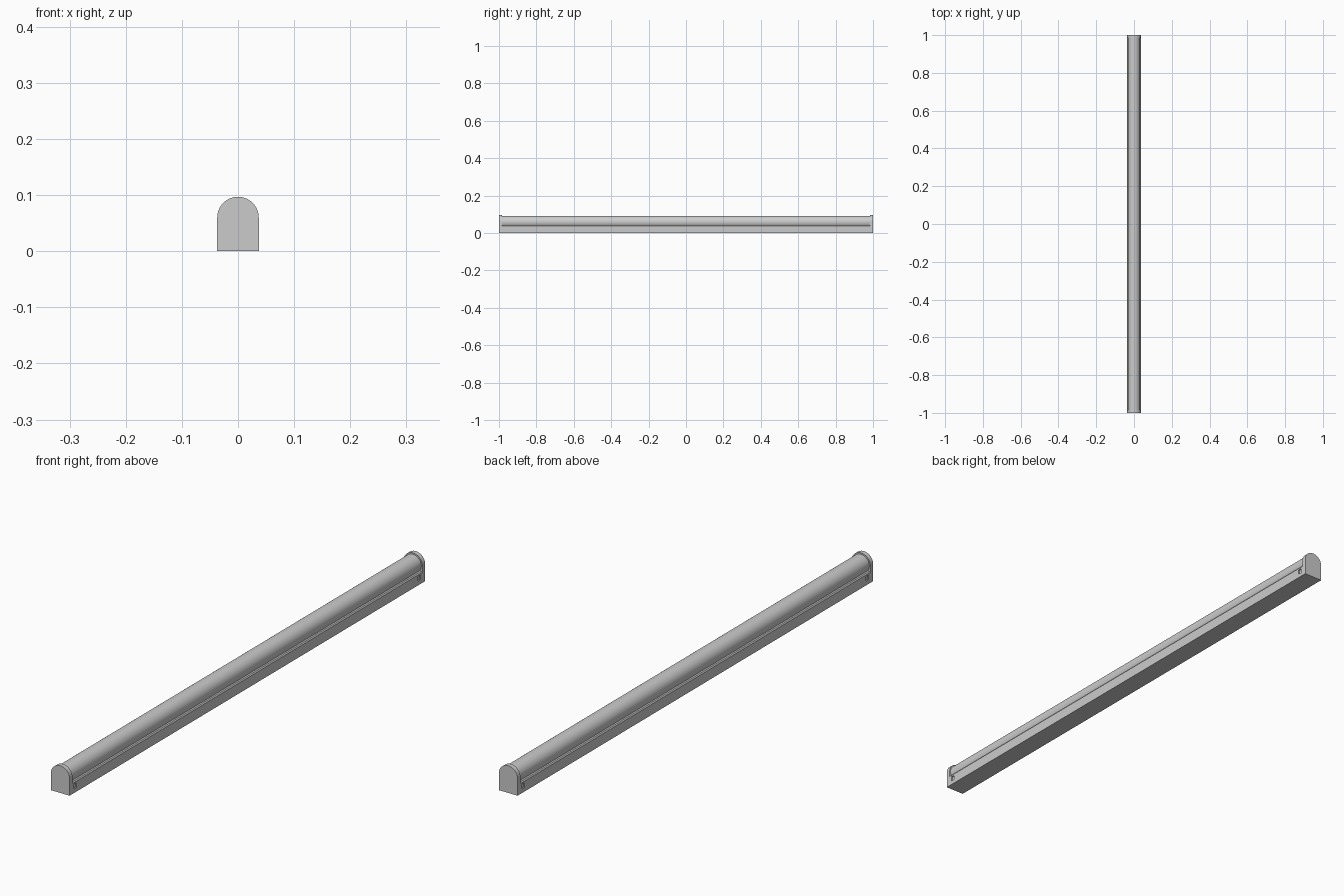
import bpy, math

if "Cube" in bpy.data.objects:
    bpy.data.objects.remove(bpy.data.objects["Cube"])

def extrude_profile(name, pts, y0, y1, smooth=True):
    """Extrude an x/z outline along y."""
    n = len(pts)
    verts = [(x, y0, z) for x, z in pts] + [(x, y1, z) for x, z in pts]
    faces = [(i, i + n, (i + 1) % n + n, (i + 1) % n) for i in range(n)]
    faces += [tuple(range(n)), tuple(reversed(range(n, 2 * n)))]
    me = bpy.data.meshes.new(name)
    me.from_pydata(verts, [], faces)
    ob = bpy.data.objects.new(name, me)
    bpy.context.collection.objects.link(ob)
    bpy.ops.object.select_all(action='DESELECT')
    ob.select_set(True)
    bpy.context.view_layer.objects.active = ob
    bpy.ops.object.mode_set(mode='EDIT')
    bpy.ops.mesh.select_all(action='SELECT')
    bpy.ops.mesh.normals_make_consistent(inside=False)
    bpy.ops.object.mode_set(mode='OBJECT')
    if smooth:
        bpy.ops.object.shade_smooth_by_angle(angle=math.radians(30))
    return ob

def arc(r, cz, a0, a1, n):
    return [(r * math.cos(math.radians(a0 + (a1 - a0) * i / n)),
             cz + r * math.sin(math.radians(a0 + (a1 - a0) * i / n))) for i in range(n + 1)]

W, CAP = 0.037, 0.984

# Housing tray with a ledge on each side
base = extrude_profile("housing", [(-W, 0), (W, 0), (W, 0.037), (0.034, 0.041), (-0.034, 0.041), (-W, 0.037)],
                       -CAP, CAP, smooth=False)

# Rounded diffuser, tucked in where it meets the housing
extrude_profile("diffuser", arc(0.033, 0.059, -35, 215, 40) + [(-0.027, 0.038), (0.027, 0.038)], -CAP, CAP)

# Arched end caps
arch = [(-W, 0), (W, 0)] + arc(W, 0.06, 0, 180, 32)
for label, s in (("front", -1), ("back", 1)):
    extrude_profile(label + "_end_cap", arch, *sorted((s * 1.0, s * CAP)))

# Square clip sockets in the housing sides near each end
for sx in (-1, 1):
    for sy in (-1, 1):
        bpy.ops.mesh.primitive_cube_add(size=1, location=(sx * W, sy * 0.968, 0.023))
        cut = bpy.context.object
        cut.name = "socket_cutter"
        cut.scale = (0.010, 0.014, 0.017)
        cut.hide_render = True
        cut.hide_set(True)
        mod = base.modifiers.new("socket", 'BOOLEAN')
        mod.operation = 'DIFFERENCE'
        mod.object = cut
